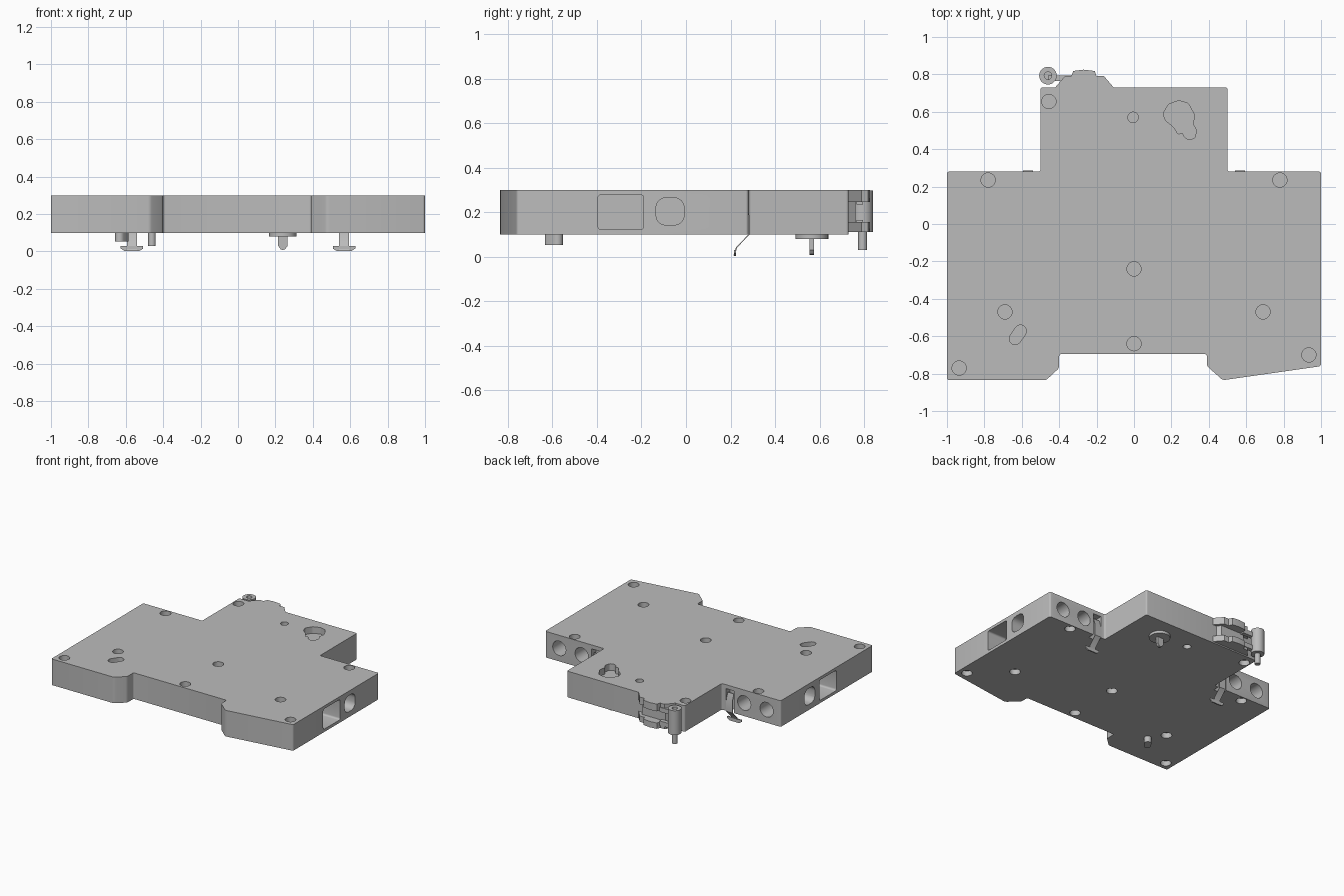
import bpy, bmesh, math
from mathutils import Vector

cube = bpy.data.objects.get("Cube")
if cube:
    bpy.data.objects.remove(cube, do_unlink=True)

grey = bpy.data.materials.new("light_grey_plastic")
grey.use_nodes = True
tone = (0.5, 0.5, 0.5, 1)
grey.diffuse_color = tone
grey.node_tree.nodes["Principled BSDF"].inputs["Base Color"].default_value = tone

BOTTOM, TOP = 0.1, 0.3
AXES = {"z": lambda u, v, w: (u, v, w),
        "x": lambda u, v, w: (w, u, v),
        "y": lambda u, v, w: (u, w, v)}


def prism(bm, outline, lo, hi, axis="z", radius=0):
    """Extrude an outline along an axis, optionally rounding its corners."""
    part = bmesh.new()
    part.faces.new([part.verts.new(AXES[axis](u, v, lo)) for u, v in outline])
    if radius:
        bmesh.ops.bevel(part, geom=part.verts[:], offset=radius, segments=4,
                        profile=0.5, affect="VERTICES")
    new = bmesh.ops.extrude_face_region(part, geom=part.faces[:])["geom"]
    bmesh.ops.translate(part, vec=Vector(AXES[axis](0, 0, hi - lo)),
                        verts=[g for g in new if isinstance(g, bmesh.types.BMVert)])
    bmesh.ops.recalc_face_normals(part, faces=part.faces[:])
    mesh = bpy.data.meshes.new("part")
    part.to_mesh(mesh)
    part.free()
    bm.from_mesh(mesh)
    bpy.data.meshes.remove(mesh)


def circle(x, y, r, n=28):
    return [(x + r * math.cos(2 * math.pi * i / n),
             y + r * math.sin(2 * math.pi * i / n)) for i in range(n)]


def rect(x0, x1, y0, y1):
    return [(x0, y0), (x1, y0), (x1, y1), (x0, y1)]


def capsule(a, b, r, n=10):
    ang = math.atan2(b[1] - a[1], b[0] - a[0])
    pts = []
    for c, start in ((b, ang - math.pi / 2), (a, ang + math.pi / 2)):
        for i in range(n + 1):
            t = start + math.pi * i / n
            pts.append((c[0] + r * math.cos(t), c[1] + r * math.sin(t)))
    return pts


def finish(name, bm):
    mesh = bpy.data.meshes.new(name)
    bm.to_mesh(mesh)
    bm.free()
    mesh.materials.append(grey)
    obj = bpy.data.objects.new(name, mesh)
    bpy.context.collection.objects.link(obj)
    return obj


def select(obj):
    bpy.ops.object.select_all(action="DESELECT")
    obj.select_set(True)
    bpy.context.view_layer.objects.active = obj


def smooth(obj):
    select(obj)
    bpy.ops.object.shade_smooth_by_angle(angle=math.radians(30))


def cut(obj, cutter):
    cutter.hide_render = True
    mod = obj.modifiers.new("cut", "BOOLEAN")
    mod.operation, mod.solver, mod.object = "DIFFERENCE", "EXACT", cutter
    select(obj)
    bpy.ops.object.modifier_apply(modifier=mod.name)
    bpy.data.objects.remove(cutter, do_unlink=True)


# Housing with a stepped plan and a notch in the front
bm = bmesh.new()
prism(bm, [(-1, -0.835), (-0.47, -0.835), (-0.4, -0.77), (-0.4, -0.695),
           (0.39, -0.695), (0.39, -0.76), (0.475, -0.835), (1, -0.76),
           (1, 0.28), (0.5, 0.28), (0.5, 0.73), (-0.5, 0.73),
           (-0.5, 0.28), (-1, 0.28)], BOTTOM, TOP, radius=0.012)
housing = finish("housing", bm)

# Pockets: rivet holes on both faces
bm = bmesh.new()
rivets = [(-0.78, 0.235), (0.78, 0.235), (-0.69, -0.47), (0.69, -0.47),
          (-0.935, -0.77), (0.935, -0.7), (0, -0.24), (0, -0.64),
          (-0.455, 0.655), (-0.005, 0.57)]
for x, y in rivets:
    r = 0.028 if abs(x) < 0.01 and y > 0 else 0.038
    prism(bm, circle(x, y, r), TOP - 0.04, TOP + 0.05)
    prism(bm, circle(x, y, r), BOTTOM - 0.05, BOTTOM + 0.04)

# Pockets: keyed socket and slot in the top
key = [(0.24, 0.66), (0.29, 0.645), (0.325, 0.58), (0.315, 0.535),
       (0.335, 0.5), (0.325, 0.46), (0.295, 0.45), (0.268, 0.465),
       (0.26, 0.487), (0.235, 0.48), (0.215, 0.515), (0.168, 0.555),
       (0.155, 0.59), (0.185, 0.64)]
prism(bm, key, TOP - 0.05, TOP + 0.05, radius=0.008)
prism(bm, capsule((-0.635, -0.613), (-0.607, -0.572), 0.032), TOP - 0.05, TOP + 0.05)

# Pockets: side windows, wire entries and clip slots, both sides
for s in (-1, 1):
    for outline, depth, r in ((rect(-0.395, -0.19, 0.122, 0.278), 0.16, 0.014),
                              (rect(-0.135, -0.008, 0.142, 0.265), 0.14, 0.045)):
        lo, hi = sorted((s * (1 - depth), s * 1.05))
        prism(bm, outline, lo, hi, "x", r)
    for x in (0.69, 0.88):
        prism(bm, circle(s * x, 0.2, 0.056), 0.14, 0.35, "y")
    x = s * 0.57
    prism(bm, rect(x - 0.035, x + 0.035, BOTTOM - 0.02, 0.27), 0.23, 0.35, "y")
cut(housing, finish("pocket_cutter", bm))
smooth(housing)

# Spring clips under the rear shoulders
for s, side in ((-1, "right"), (1, "left")):
    x = s * 0.567
    bm = bmesh.new()
    path = [(0.268, 0.24), (0.286, 0.18), (0.286, 0.1), (0.23, 0.042), (0.219, 0.006)]
    t = 0.006
    prism(bm, path + [(y - t, z) for y, z in reversed(path)],
          x - 0.026, x + 0.026, "x")
    foot = [(-0.06, 0.03), (-0.06, 0.016), (-0.04, 0.003),
            (0.04, 0.003), (0.06, 0.016), (0.06, 0.03)]
    prism(bm, [(x + u, z) for u, z in foot], 0.215, 0.225, "y")
    smooth(finish("spring_clip_" + side, bm))

# Rear hinge boss: two flanges around a recessed core
bump = [(-0.43, 0.72), (-0.37, 0.79), (-0.335, 0.79), (-0.325, 0.818),
        (-0.27, 0.825), (-0.21, 0.818), (-0.2, 0.79), (-0.16, 0.79),
        (-0.1, 0.72)]
bm = bmesh.new()
for lo, hi in ((BOTTOM + 0.01, 0.155), (0.245, TOP)):
    prism(bm, bump, lo, hi)
prism(bm, [(-0.39, 0.72), (-0.36, 0.76), (-0.16, 0.76), (-0.13, 0.72)], 0.12, 0.28)
smooth(finish("hinge_boss", bm))

# Pivot barrel with its link arms and locating pin
px, py = -0.46, 0.793
bm = bmesh.new()
prism(bm, circle(px, py, 0.047), BOTTOM + 0.01, 0.297)
barrel = finish("pivot_barrel", bm)
bm = bmesh.new()
prism(bm, circle(px, py, 0.02), 0.25, 0.35)
cut(barrel, finish("barrel_cutter", bm))
smooth(barrel)
bm = bmesh.new()
for lo, hi in ((0.13, 0.165), (0.235, 0.27)):
    prism(bm, rect(px, -0.33, 0.765, 0.795), lo, hi)
finish("barrel_links", bm)
bm = bmesh.new()
prism(bm, circle(px, py, 0.02), 0.03, 0.14)
smooth(finish("pivot_pin", bm))

# Coupling key and blade on the underside
bm = bmesh.new()
prism(bm, circle(0.24, 0.565, 0.074), 0.08, BOTTOM + 0.01)
prism(bm, [(0.215, 0.09), (0.215, 0.03), (0.228, 0.012), (0.24, 0.008),
           (0.252, 0.012), (0.265, 0.03), (0.265, 0.09)], 0.554, 0.574, "y")
smooth(finish("coupling_key", bm))

# Oblong stud on the underside
bm = bmesh.new()
prism(bm, capsule((-0.632, -0.608), (-0.61, -0.577), 0.025), 0.053, BOTTOM + 0.01)
smooth(finish("oblong_stud", bm))
